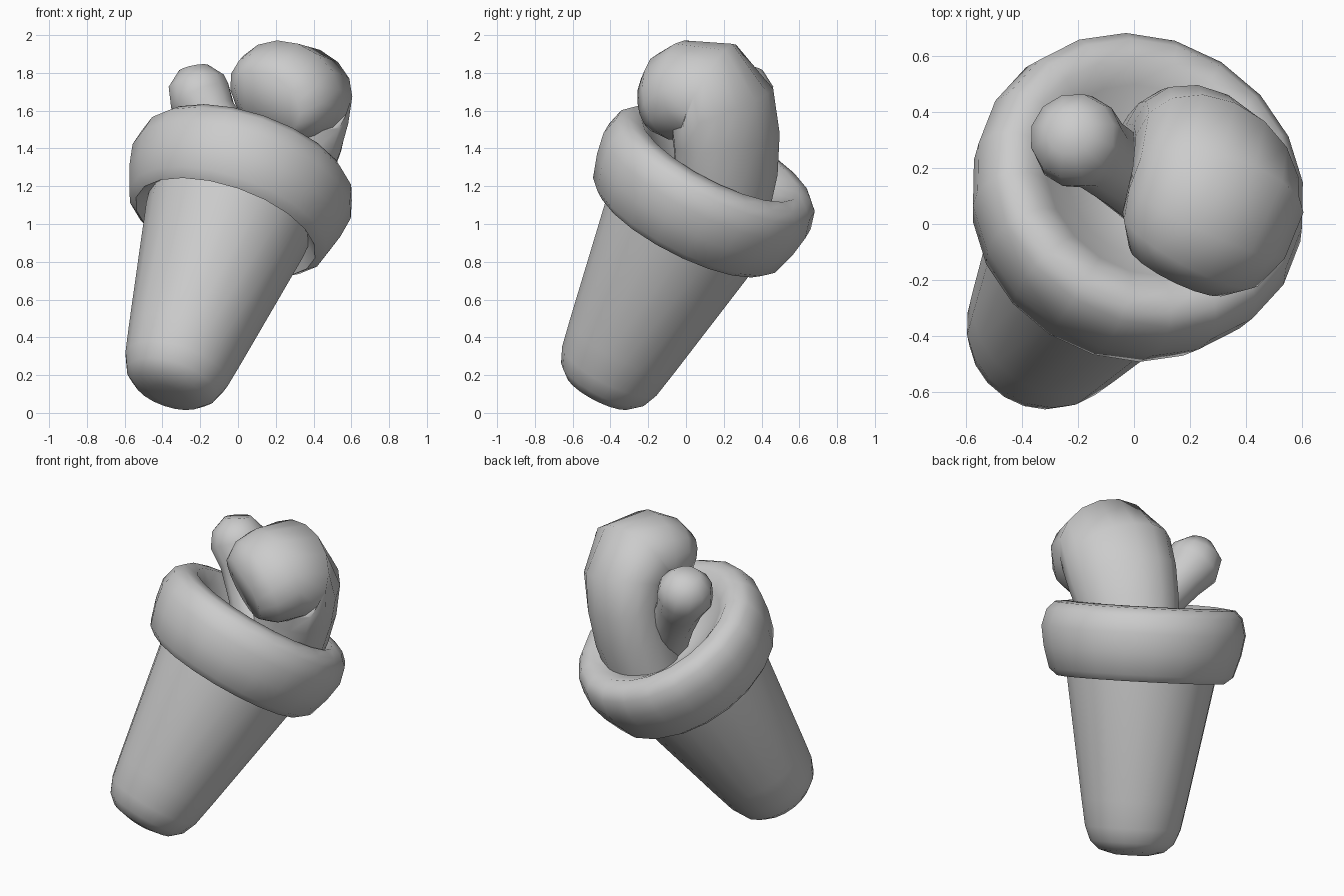
import bpy, bmesh, math
from mathutils import Vector

if "Cube" in bpy.data.objects:
    bpy.data.objects.remove(bpy.data.objects["Cube"])

AXIS = Vector((0.295, 0.437, 0.85)).normalized()
TIP = Vector((-0.37, -0.465, 0.105))


def loft(name, sections, closed=False, angle=60):
    """Bridge rings of points; cap both ends unless the loop is closed."""
    bm = bmesh.new()
    rings = [[bm.verts.new(p) for p in s] for s in sections]
    n = len(rings[0])
    pairs = list(zip(rings, rings[1:]))
    if closed:
        pairs.append((rings[-1], rings[0]))
    for a, b in pairs:
        for i in range(n):
            j = (i + 1) % n
            bm.faces.new((a[i], a[j], b[j], b[i]))
    if not closed:
        bm.faces.new(rings[0][::-1])
        bm.faces.new(rings[-1])
    bmesh.ops.recalc_face_normals(bm, faces=bm.faces)
    mesh = bpy.data.meshes.new(name)
    bm.to_mesh(mesh)
    bm.free()
    ob = bpy.data.objects.new(name, mesh)
    bpy.context.collection.objects.link(ob)
    bpy.ops.object.select_all(action='DESELECT')
    ob.select_set(True)
    bpy.context.view_layer.objects.active = ob
    bpy.ops.object.shade_smooth_by_angle(angle=math.radians(angle))
    return ob


def ellipse(center, u, v, ru, rv, n):
    return [center + u * ru * math.cos(t) + v * rv * math.sin(t)
            for t in (2 * math.pi * i / n for i in range(n))]


def turned(name, profile, n=20):
    """Profile of (radius, height) turned around the leaning axis."""
    u = Vector((0.85, -0.53, 0))
    u = (u - AXIS * u.dot(AXIS)).normalized()
    v = AXIS.cross(u)
    return loft(name, [ellipse(TIP + AXIS * h, u, v, r, r, n) for r, h in profile])


def tube(name, path, side_start, side_end, n=16):
    """Path of (point, side radius, in-plane radius); the side vector twists along it."""
    pts = [Vector(p[0]) for p in path]
    last = len(pts) - 1
    secs = []
    for i, (_, ru, rv) in enumerate(path):
        t = (pts[min(i + 1, last)] - pts[max(i - 1, 0)]).normalized()
        side = side_start.lerp(side_end, (i / last) ** 2)
        v = t.cross(side).normalized()
        u = v.cross(t)
        secs.append(ellipse(pts[i], u, v, ru, rv, n))
    return loft(name, secs)


# tapered cone with rounded foot
turned("cone", [(0.10, -0.01), (0.195, 0.015), (0.25, 0.065), (0.285, 0.15), (0.315, 0.31),
                (0.44, 1.02), (0.45, 1.15), (0.30, 1.2)])

# thick rolled rim, dipping to a shallow hollow in the middle
turned("rim", [(0.40, 1.14), (0.44, 1.09), (0.50, 1.03), (0.55, 1.07), (0.59, 1.2),
               (0.61, 1.32), (0.585, 1.42), (0.54, 1.465), (0.46, 1.475), (0.38, 1.42),
               (0.27, 1.34), (0.12, 1.28)])

# big curl rising from the cone and bending to the front
side = Vector((1, -1, 0)).normalized()
tube("large_curl", [((0.16, 0.19, 1.08), 0.27, 0.23),
                    ((0.22, 0.215, 1.27), 0.30, 0.24),
                    ((0.27, 0.215, 1.45), 0.325, 0.24),
                    ((0.295, 0.19, 1.61), 0.335, 0.25),
                    ((0.30, 0.12, 1.71), 0.325, 0.265),
                    ((0.26, 0.01, 1.705), 0.315, 0.265),
                    ((0.20, -0.09, 1.675), 0.285, 0.23),
                    ((0.155, -0.165, 1.65), 0.21, 0.15)],
     side, Vector((1, -0.6, -0.9)).normalized())

# small bud on a stem
tube("small_bud", [((0.10, 0.10, 1.20), 0.15, 0.15),
                   ((-0.04, 0.19, 1.42), 0.135, 0.135),
                   ((-0.14, 0.26, 1.57), 0.14, 0.14),
                   ((-0.20, 0.295, 1.67), 0.17, 0.17),
                   ((-0.22, 0.315, 1.75), 0.155, 0.155),
                   ((-0.235, 0.33, 1.825), 0.08, 0.08)], side, side, 12)
